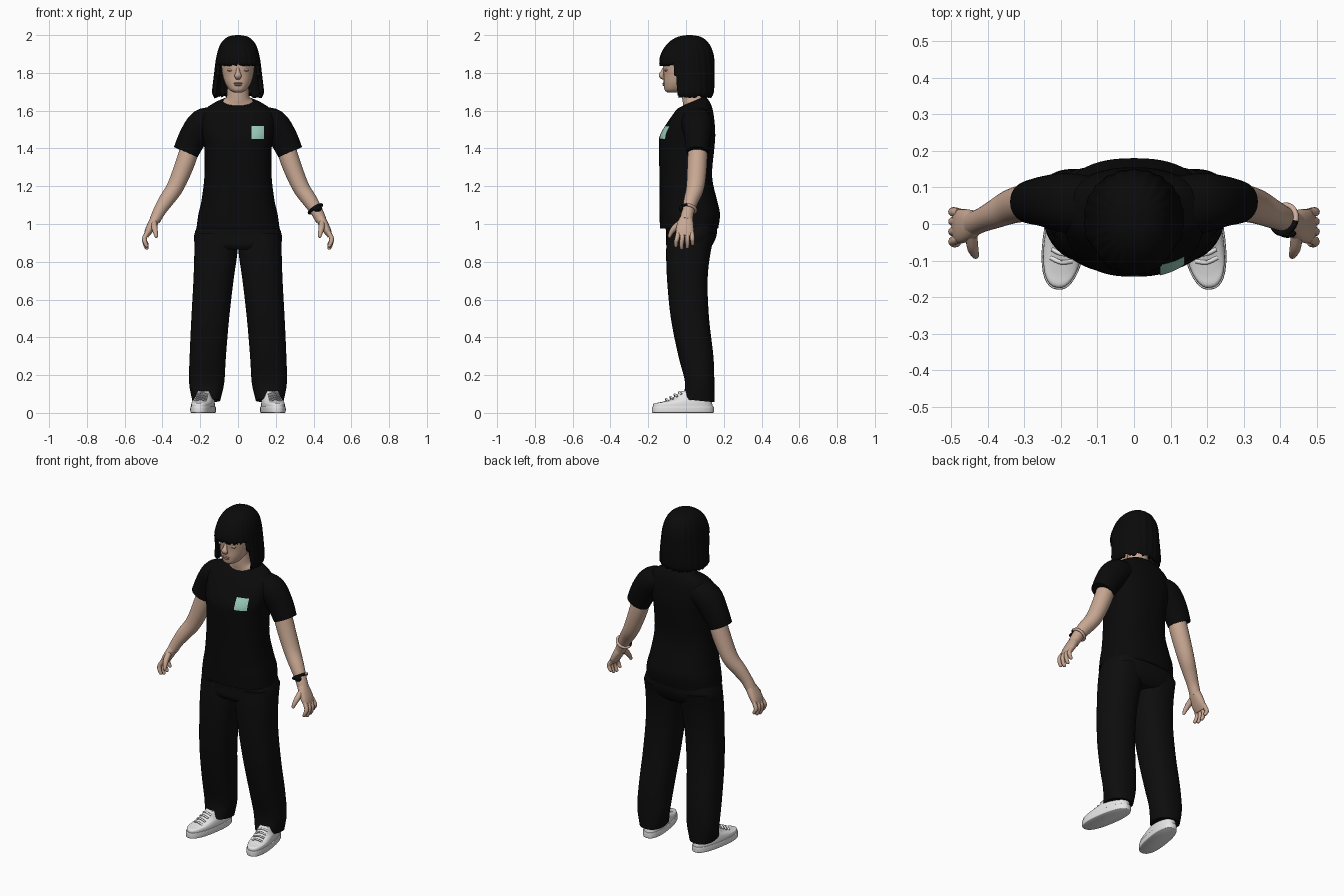
import bpy, bmesh, math, random
from mathutils import Vector, Matrix

random.seed(4)
if "Cube" in bpy.data.objects:
    bpy.data.objects.remove(bpy.data.objects["Cube"])
parts = []


def material(name, r, g, b):
    m = bpy.data.materials.new(name)
    m.use_nodes = True
    m.diffuse_color = (r, g, b, 1)
    bsdf = m.node_tree.nodes["Principled BSDF"]
    bsdf.inputs["Base Color"].default_value = (r, g, b, 1)
    bsdf.inputs["Roughness"].default_value = 0.8
    return m


SKIN = material("skin", 0.58, 0.39, 0.29)
LIP = material("lip", 0.48, 0.27, 0.22)
BROW = material("brow", 0.2, 0.12, 0.09)
HAIR = material("black hair", 0.003, 0.003, 0.003)
SHIRT = material("black shirt", 0.003, 0.003, 0.003)
PANTS = material("black trousers", 0.004, 0.004, 0.004)
MINT = material("mint badge", 0.33, 0.62, 0.51)
WHITE = material("white shoe", 0.8, 0.8, 0.8)
TAN = material("tan strap", 0.62, 0.42, 0.34)


def finish(name, bm, mat):
    mesh = bpy.data.meshes.new(name)
    bm.to_mesh(mesh)
    bm.free()
    ob = bpy.data.objects.new(name, mesh)
    bpy.context.collection.objects.link(ob)
    mesh.materials.append(mat)
    parts.append(ob)
    return ob


def smooth_path(rings, steps):
    # Catmull-Rom interpolation of ring values
    out = []
    n = len(rings)
    for i in range(n - 1):
        p0, p1, p2, p3 = (rings[min(max(j, 0), n - 1)] for j in (i - 1, i, i + 1, i + 2))
        for s in range(steps):
            t = s / steps
            out.append([0.5 * (2 * b + (c - a) * t + (2 * a - 5 * b + 4 * c - d) * t ** 2
                               + (3 * b - a - 3 * c + d) * t ** 3)
                        for a, b, c, d in zip(p0, p1, p2, p3)])
    return out + [list(rings[-1])]


def loft(name, rings, mat, flat=False, segs=32, power=2.0, steps=4):
    # each ring: x, y, z, half width, half depth, tilt; flat keeps rings level
    path = smooth_path([tuple(r) + (0,) * (6 - len(r)) for r in rings], steps)
    bm = bmesh.new()
    loops = []
    for i, (x, y, z, a, b, tilt) in enumerate(path):
        u, v = Vector((1, 0, 0)), Vector((0, 1, tilt))
        if not flat:
            prev, nxt = path[max(i - 1, 0)], path[min(i + 1, len(path) - 1)]
            t = (Vector(nxt[:3]) - Vector(prev[:3])).normalized()
            u = Vector((0, 1, 0)).cross(t).normalized()
            v = t.cross(u)
        loop = []
        for k in range(segs):
            c, s = math.cos(math.tau * k / segs), math.sin(math.tau * k / segs)
            c = math.copysign(abs(c) ** (2 / power), c)
            s = math.copysign(abs(s) ** (2 / power), s)
            loop.append(bm.verts.new(Vector((x, y, z)) + u * a * c + v * b * s))
        loops.append(loop)
    for low, high in zip(loops, loops[1:]):
        for k in range(segs):
            j = (k + 1) % segs
            bm.faces.new((low[k], low[j], high[j], high[k]))
    bm.faces.new(loops[0])
    bm.faces.new(loops[-1])
    bmesh.ops.recalc_face_normals(bm, faces=bm.faces)
    return finish(name, bm, mat)


def span(z, x, half, front, back, tilt=0):
    return (x, (front + back) / 2, z, half, (back - front) / 2, tilt)


def blob(name, loc, scale, mat):
    bm = bmesh.new()
    bmesh.ops.create_uvsphere(bm, u_segments=16, v_segments=10, radius=1,
                              matrix=Matrix.Translation(loc) @ Matrix.Diagonal((*scale, 1)))
    return finish(name, bm, mat)


# Head, neck and face
loft("head", [span(1.697, 0, .022, -.1, -.03), span(1.71, 0, .045, -.113, 0),
              span(1.745, 0, .068, -.118, .05), span(1.79, 0, .082, -.118, .09),
              span(1.84, 0, .088, -.122, .11), span(1.9, 0, .09, -.11, .115),
              span(1.96, 0, .06, -.06, .08)], SKIN, flat=True, power=2.2)
loft("neck", [(0, .04, 1.635, .081, .057, .42), (0, .04, 1.655, .078, .055, .42),
              (0, .035, 1.675, .06, .055, .2), (0, .03, 1.75, .056, .055)], SKIN, flat=True)
loft("nose", [(0, -.112, 1.83, .008, .008), (0, -.123, 1.805, .011, .011),
              (0, -.13, 1.785, .019, .014), (0, -.115, 1.77, .012, .008)], SKIN, segs=16)
blob("upper_lip", (0, -.114, 1.745), (.024, .011, .005), LIP)
blob("lower_lip", (0, -.113, 1.736), (.02, .011, .006), LIP)
for side, s in (("left", 1), ("right", -1)):
    blob(side + "_eyelid", (s * .038, -.104, 1.815), (.021, .01, .008), SKIN)
    blob(side + "_eye_line", (s * .038, -.109, 1.811), (.018, .006, .002), BROW)
    blob(side + "_eyebrow", (s * .04, -.107, 1.838), (.022, .008, .003), BROW)

# Bobbed hair shell with a face opening and ragged ends
hair = loft("hair", [span(1.674, 0, .127, -.11, .135), span(1.7, 0, .136, -.125, .146),
                     span(1.78, 0, .128, -.135, .15), span(1.845, 0, .12, -.14, .149),
                     span(1.89, 0, .113, -.135, .146), span(1.935, 0, .1, -.113, .132),
                     span(1.97, 0, .08, -.08, .108), span(1.992, 0, .05, -.04, .075),
                     span(2.0, 0, .012, .005, .03)], HAIR, flat=True, segs=96, power=2.2)
bm = bmesh.new()
bm.from_mesh(hair.data)
gone = []
for f in bm.faces:
    c = f.calc_center_median()
    if c.z < 1.68 and len(f.verts) > 4:
        gone.append(f)
    elif c.z < 1.845 and c.y < -.068 + (1.845 - c.z) * .17:
        gone.append(f)
bmesh.ops.delete(bm, geom=gone, context="FACES")
for v in bm.verts:
    if v.is_boundary:
        v.co.z += random.uniform(-.009, .006)
    angle = math.atan2(v.co.y, v.co.x)
    ridge = 1 + .012 * math.cos(24 * angle)
    v.co.x *= ridge
    v.co.y *= ridge
bm.to_mesh(hair.data)
bm.free()
shell = hair.modifiers.new("thickness", "SOLIDIFY")
shell.thickness, shell.offset = .018, -1

# Shirt body
shirt = loft("shirt_body", [span(.975, 0, .22, -.138, .17), span(1.05, 0, .21, -.14, .18),
                            span(1.12, 0, .194, -.14, .166), span(1.25, 0, .178, -.14, .138),
                            span(1.4, 0, .178, -.144, .15), span(1.47, 0, .188, -.138, .155),
                            span(1.55, 0, .197, -.09, .15), span(1.6, 0, .18, -.062, .14, .1),
                            span(1.632, 0, .135, -.045, .122, .25),
                            span(1.65, 0, .086, -.02, .1, .42)],
             SHIRT, flat=True, segs=64, power=2.4)

# Chest badge, a thin patch lying on the shirt
bm = bmesh.new()
bmesh.ops.create_grid(bm, x_segments=10, y_segments=10, size=.033,
                      matrix=Matrix.Translation((.103, -.3, 1.483))
                      @ Matrix.Rotation(math.pi / 2, 4, "X"))
badge = finish("chest_badge", bm, MINT)
wrap = badge.modifiers.new("lie_on_shirt", "SHRINKWRAP")
wrap.target = shirt
wrap.wrap_method = "PROJECT"
wrap.use_project_y = True
wrap.use_positive_direction = True
wrap.wrap_mode = "ABOVE_SURFACE"
wrap.offset = .004

# Trouser seat
loft("trouser_seat", [span(.865, 0, .19, -.09, .115), span(.89, 0, .226, -.105, .14),
                      span(.94, 0, .232, -.105, .162), span(1.0, 0, .212, -.11, .165)],
     PANTS, flat=True, segs=48, power=2.5)

for side, s in (("left", 1), ("right", -1)):
    # Trouser leg
    loft(side + "_trouser_leg",
         [span(.065, s * .168, .074, -.02, .15, -.1), span(.16, s * .166, .093, -.005, .15),
          span(.3, s * .16, .096, -.04, .145), span(.5, s * .147, .1, -.08, .122),
          span(.7, s * .13, .106, -.1, .114), span(.85, s * .117, .114, -.105, .13),
          span(.95, s * .114, .113, -.1, .155)], PANTS, flat=True, segs=40, power=2.3)

    # Sleeve and arm
    loft(side + "_sleeve", [(s * .12, .055, 1.555, .065, .075), (s * .185, .058, 1.53, .08, .082),
                            (s * .238, .062, 1.46, .075, .07), (s * .277, .06, 1.38, .068, .06)],
         SHIRT, power=2.1)
    loft(side + "_arm", [(s * .25, .062, 1.42, .05, .05), (s * .277, .06, 1.33, .051, .052),
                         (s * .33, .05, 1.2, .045, .048), (s * .38, .027, 1.125, .04, .039),
                         (s * .415, .011, 1.07, .033, .033), (s * .44, .001, 1.02, .029, .034)],
         SKIN)

    # Hand with four fingers and a thumb
    loft(side + "_palm", [(s * .43, .004, 1.04, .026, .03), (s * .45, -.002, 1.005, .025, .042),
                          (s * .472, -.006, .965, .021, .047), (s * .487, -.006, .935, .013, .042)],
         SKIN, segs=24, power=2.3)
    for i, (drop, reach) in enumerate(((.07, .012), (.082, .006), (.077, 0), (.06, -.004))):
        y = -.041 + i * .024
        loft(f"{side}_finger_{i + 1}",
             [(s * .478, y, .957, .012, .012), (s * .495, y - reach / 2, .925, .0125, .0125),
              (s * .492, y - reach, .955 - drop * .75, .011, .011),
              (s * .482, y - reach, .952 - drop, .009, .009),
              (s * .48, y - reach, .947 - drop, .003, .003)], SKIN, segs=12)
    loft(side + "_thumb", [(s * .445, -.025, 1.01, .016, .016), (s * .442, -.06, .98, .016, .016),
                           (s * .436, -.08, .952, .012, .012), (s * .432, -.088, .932, .008, .008),
                           (s * .431, -.09, .928, .003, .003)], SKIN, segs=12)

    # Shoe: sole, upper and laces, turned outwards together
    shoe = [loft(side + "_shoe_sole", [(0, 0, 0, .056, .162), (0, 0, .005, .06, .165),
                                       (0, 0, .03, .06, .165), (0, 0, .034, .056, .161)],
                 WHITE, flat=True, segs=40, power=2.4),
            loft(side + "_shoe_upper", [(0, 0, .03, .056, .16), (0, 0, .05, .055, .156),
                                        (0, .015, .07, .051, .136, .1),
                                        (0, .04, .09, .044, .1, .15), (0, .06, .115, .036, .07)],
                 WHITE, flat=True, segs=40, power=2.4)]
    for i in range(4):
        y = -.09 + i * .023
        z = .074 + i * .012
        shoe.append(loft(f"{side}_lace_{i + 1}",
                         [(-.03, y + .008, z - .012, .005, .006), (0, y, z, .005, .006),
                          (.03, y + .008, z - .012, .005, .006)], WHITE, segs=8))
    for ob in shoe:
        ob.location = (s * .185, -.016, 0)
        ob.rotation_euler.z = s * .16

# Wrist band on the left arm: dark front, tan back
bpy.ops.mesh.primitive_torus_add(major_segments=32, minor_segments=10,
                                 major_radius=.039, minor_radius=.008)
band = bpy.context.object
band.name = "wrist_band"
turn = Vector((.065, -.025, -.1)).to_track_quat("Z", "Y").to_matrix().to_4x4()
band.data.transform(Matrix.Translation((.41, .013, 1.08)) @ turn)
band.data.materials.append(TAN)
band.data.materials.append(HAIR)
for face in band.data.polygons:
    face.material_index = 1 if face.center.y < .01 else 0
parts.append(band)
blob("watch_body", (.42, -.026, 1.083), (.024, .012, .018), HAIR)

# Smooth shading with crisp hems
bpy.ops.object.select_all(action="DESELECT")
for ob in parts:
    ob.select_set(True)
bpy.context.view_layer.objects.active = parts[0]
bpy.ops.object.shade_smooth_by_angle(angle=math.radians(45))
